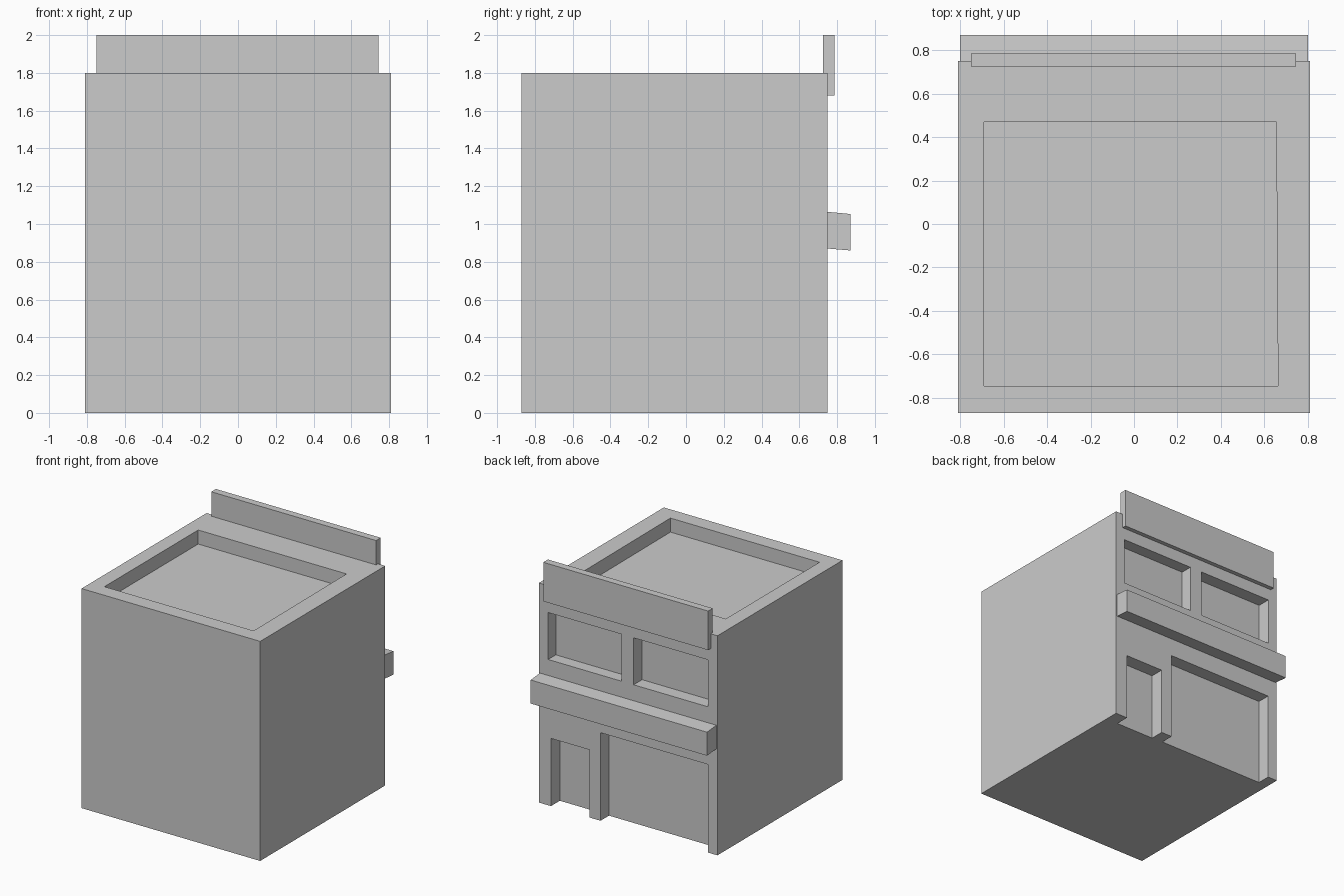
import bpy, bmesh
from mathutils import Vector

if "Cube" in bpy.data.objects:
    bpy.data.objects.remove(bpy.data.objects["Cube"])


def prism(name, base, offset):
    """Solid made by sweeping a flat polygon along an offset vector."""
    bm = bmesh.new()
    off = Vector(offset)
    low = [bm.verts.new(p) for p in base]
    high = [bm.verts.new(Vector(p) + off) for p in base]
    bm.faces.new(low)
    bm.faces.new(high)
    n = len(base)
    for i in range(n):
        j = (i + 1) % n
        bm.faces.new((low[i], low[j], high[j], high[i]))
    bmesh.ops.recalc_face_normals(bm, faces=bm.faces)
    mesh = bpy.data.meshes.new(name)
    bm.to_mesh(mesh)
    bm.free()
    obj = bpy.data.objects.new(name, mesh)
    bpy.context.collection.objects.link(obj)
    return obj


def box(name, x0, x1, y0, y1, z0, z1):
    base = [(x0, y0, z0), (x1, y0, z0), (x1, y1, z0), (x0, y1, z0)]
    return prism(name, base, (0, 0, z1 - z0))


def carve(target, cutter):
    """Subtract the cutter from the target, then discard it."""
    cutter.hide_render = True
    mod = target.modifiers.new(cutter.name, 'BOOLEAN')
    mod.operation = 'DIFFERENCE'
    mod.solver = 'EXACT'
    mod.object = cutter
    bpy.context.view_layer.objects.active = target
    bpy.ops.object.modifier_apply(modifier=mod.name)
    bpy.data.objects.remove(cutter, do_unlink=True)


WALL = 0.75  # plane of the street-side wall

# Main block
building = box("building", -0.81, 0.81, -0.87, WALL, 0, 1.8)

# Sunken roof, slightly skewed on its right edge
roof = [(-0.69, -0.745, 1.685), (0.663, -0.745, 1.685),
        (0.655, 0.47, 1.685), (-0.69, 0.47, 1.685)]
carve(building, prism("roof_recess", roof, (0, 0, 0.3)))

# Street-side openings: x range, z range, depth
openings = {
    "left_window": (0.06, 0.725, 1.195, 1.58, 0.10),
    "right_window": (-0.725, -0.05, 1.195, 1.58, 0.11),
    "doorway": (0.35, 0.70, -0.1, 0.555, 0.115),
    "shop_front": (-0.723, 0.25, -0.1, 0.722, 0.11),
}
for name, (x0, x1, z0, z1, depth) in openings.items():
    carve(building, box(name, x0, x1, WALL - depth, WALL + 0.1, z0, z1))

# Sloping canopy between the storeys
canopy = [(-0.80, 0.74, 0.871), (-0.80, 0.87, 0.86),
          (-0.80, 0.87, 1.053), (-0.80, 0.74, 1.065)]
prism("canopy", canopy, (1.60, 0, 0))

# Sign board rising above the roof line
box("sign_board", -0.75, 0.745, 0.725, 0.785, 1.68, 2.0)
